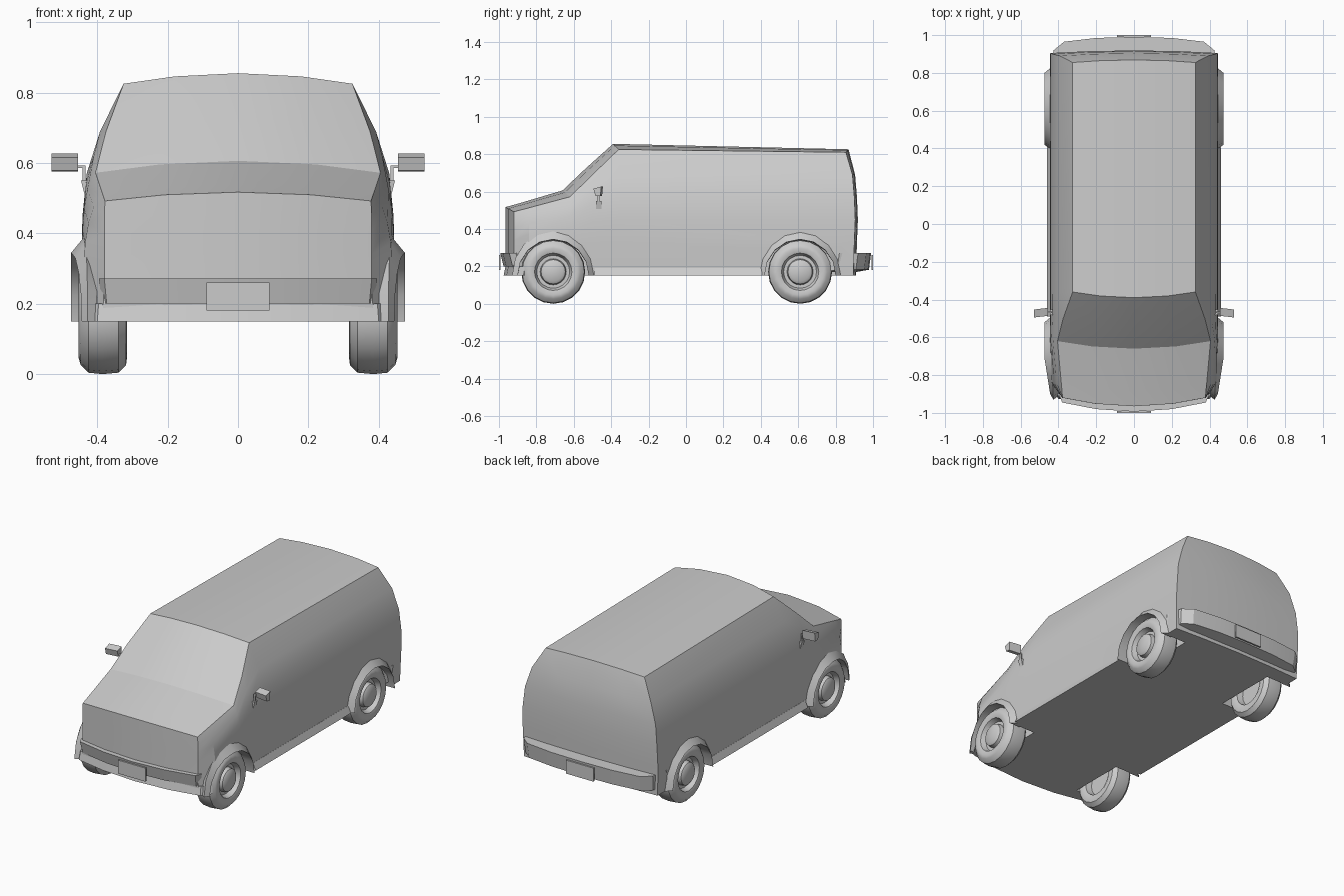
import bpy, bmesh, math
from mathutils import Vector

if "Cube" in bpy.data.objects:
    bpy.data.objects.remove(bpy.data.objects["Cube"])

grey = bpy.data.materials.new("plain grey")
grey.use_nodes = True
grey.diffuse_color = (0.6, 0.6, 0.6, 1)
grey.node_tree.nodes["Principled BSDF"].inputs["Base Color"].default_value = (0.6, 0.6, 0.6, 1)


def make(name, verts, faces, angle=30):
    """Mesh object with clean outward normals and sharp edges kept."""
    mesh = bpy.data.meshes.new(name)
    mesh.from_pydata(verts, [], faces)
    bm = bmesh.new()
    bm.from_mesh(mesh)
    bmesh.ops.delete(bm, geom=[v for v in bm.verts if not v.link_faces], context='VERTS')
    bmesh.ops.remove_doubles(bm, verts=bm.verts, dist=0.0002)
    bmesh.ops.recalc_face_normals(bm, faces=bm.faces)
    bm.to_mesh(mesh)
    bm.free()
    ob = bpy.data.objects.new(name, mesh)
    bpy.context.collection.objects.link(ob)
    mesh.materials.append(grey)
    smooth(ob, angle)
    return ob


def smooth(ob, angle):
    bpy.ops.object.select_all(action='DESELECT')
    ob.select_set(True)
    bpy.context.view_layer.objects.active = ob
    bpy.ops.object.shade_smooth_by_angle(angle=math.radians(angle))


def loft(name, rings, closed=True, caps=True, loop=False, angle=30):
    """Skin a list of equal-length rings of points."""
    n, m = len(rings[0]), len(rings)
    verts = [p for r in rings for p in r]
    faces = []
    for i in range(m if loop else m - 1):
        for j in range(n if closed else n - 1):
            a, b, k = i * n, (i + 1) % m * n, (j + 1) % n
            faces.append((a + j, a + k, b + k, b + j))
    if caps:
        faces += [tuple(range(n)), tuple(range((m - 1) * n, m * n))]
    return make(name, verts, faces, angle)


# Body stations: front to back; each has side points (x, y, z) from sill to roof edge
LEVELS = 6
COLS = (-1, -0.55, 0, 0.55, 1)


def station(xs, ys, zs, bow, rise):
    grid = []
    for k in range(LEVELS):
        for c in COLS:
            lift = rise * (1 - c * c) if k == LEVELS - 1 else 0
            grid.append((xs[k] * c, ys[k] + bow * (1 - c * c), zs[k] + lift))
    return grid


full = (0.44, 0.445, 0.442, 0.43, 0.392, 0.325)
stations = [
    station((0.385, 0.38, 0.38, 0.38, 0.38, 0.378), (-0.92,) * 6,
            (0.15, 0.27, 0.34, 0.4, 0.45, 0.492), -0.045, 0.025),
    station((0.435, 0.437, 0.435, 0.425, 0.41, 0.385), (-0.84,) * 6,
            (0.15, 0.3, 0.37, 0.43, 0.475, 0.513), -0.045, 0.026),
    station((0.44, 0.445, 0.442, 0.437, 0.428, 0.405), (-0.62,) * 6,
            (0.15, 0.33, 0.41, 0.47, 0.525, 0.572), -0.04, 0.034),
    station((0.44, 0.445, 0.442, 0.432, 0.41, 0.375), (-0.5,) * 6,
            (0.15, 0.33, 0.44, 0.54, 0.62, 0.69), -0.036, 0.034),
    station(full, (-0.36,) * 6, (0.15, 0.33, 0.45, 0.57, 0.69, 0.825), -0.03, 0.03),
    station(full, (0.895, 0.9, 0.905, 0.9, 0.89, 0.855),
            (0.15, 0.33, 0.45, 0.57, 0.69, 0.81), 0.014, 0.016),
]
NC, NS = len(COLS), LEVELS * len(COLS)
faces = []
for s in range(len(stations) - 1):
    a, b = s * NS, (s + 1) * NS
    rim = [i for i in range(NC)]
    rim += [k * NC + NC - 1 for k in range(1, LEVELS)]
    rim += [(LEVELS - 1) * NC + i for i in range(NC - 2, -1, -1)]
    rim += [k * NC for k in range(LEVELS - 2, 0, -1)]
    for p, q in zip(rim, rim[1:] + rim[:1]):
        faces.append((a + p, a + q, b + q, b + p))
for base in (0, (len(stations) - 1) * NS):
    for k in range(LEVELS - 1):
        for i in range(NC - 1):
            p = base + k * NC + i
            faces.append((p, p + 1, p + NC + 1, p + NC))
body = make("van_body", [p for s in stations for p in s], faces, 22)

# Wheel wells cut from the body
AXLES = {"front": -0.71, "rear": 0.61}
SIDES = {"left": 1, "right": -1}
for y in AXLES.values():
    for s in SIDES.values():
        ring = [(0, y + 0.195 * math.cos(t * math.pi / 8), 0.15 + 0.195 * math.sin(t * math.pi / 8))
                for t in range(16)]
        cutter = loft("well_cutter", [[(s * x, p[1], p[2]) for p in ring] for x in (0.3, 0.6)])
        mod = body.modifiers.new("well", 'BOOLEAN')
        mod.operation, mod.object, mod.solver = 'DIFFERENCE', cutter, 'EXACT'
        bpy.context.view_layer.objects.active = body
        bpy.ops.object.modifier_apply(modifier=mod.name)
        bpy.data.objects.remove(cutter)
smooth(body, 22)

# Wheel profile: (distance from centre plane, radius), outer hub to inner hub
WHEEL = [(0.45, 0), (0.45, 0.05), (0.44, 0.065), (0.415, 0.07), (0.415, 0.088), (0.445, 0.1),
         (0.453, 0.125), (0.447, 0.145), (0.425, 0.167), (0.385, 0.171), (0.34, 0.167),
         (0.318, 0.145), (0.315, 0.12), (0.325, 0.098), (0.36, 0.09), (0.36, 0)]
for end, y in AXLES.items():
    for side, s in SIDES.items():
        rings = []
        for t in range(20):
            a = t * math.tau / 20
            rings.append([(s * x, y + r * math.cos(a), 0.171 + r * math.sin(a)) for x, r in WHEEL])
        loft(f"{end}_{side}_wheel", rings, closed=False, caps=False, loop=True, angle=35)

        # Flared arch around the wheel, tucked in toward the nose at the front
        rings = []
        for t in range(9):
            c, h = math.cos(t * math.pi / 8), math.sin(t * math.pi / 8)
            tuck = 0.03 * max(0, -c) if end == "front" else 0
            rings.append([(s * x, y + ry * c, 0.15 + rz * h) for x, ry, rz in
                          ((0.4, 0.19, 0.19), (0.474 - tuck, 0.19, 0.195),
                           (0.437 - tuck / 3, 0.22, 0.24), (0.4, 0.2, 0.2))])
        loft(f"{end}_{side}_arch", rings, angle=25)

# Sills between the wheels
for side, s in SIDES.items():
    loft(f"{side}_sill", [[(s * x, y, z) for x, z in ((0.42, 0.15), (0.46, 0.15), (0.442, 0.19), (0.42, 0.19))]
                          for y in (-0.49, 0.405)])


def bumper(name, path, section, inward):
    """Sweep (offset, z) points along a mirrored plan path of (x, y)."""
    pts = [(-x, y) for x, y in path[:0:-1]] + path
    rings = [[(x * (1 - abs(d)), y + inward * d, z) for d, z in section] for x, y in pts]
    return loft(name, rings, angle=25)


# Bumpers and the lower front apron
bumper("front_bumper", [(0, -0.993), (0.2, -0.98), (0.38, -0.945), (0.395, -0.91)],
       [(0, 0.272), (0.018, 0.2), (0.06, 0.2), (0.06, 0.272)], 1)
bumper("front_apron", [(0, -0.975), (0.22, -0.96), (0.4, -0.925), (0.44, -0.87)],
       [(0.01, 0.2), (0, 0.15), (0.08, 0.15), (0.08, 0.2)], 1)
bumper("rear_bumper", [(0, 0.99), (0.2, 0.985), (0.37, 0.965), (0.425, 0.92), (0.447, 0.82)],
       [(0, 0.272), (0.012, 0.182), (0.08, 0.17), (0.08, 0.272)], -1)


def box(name, x, y, z, shear=0):
    """Box from ranges; shear slides the far x end along y."""
    return loft(name, [[(px, py + d, pz) for py, pz in
                        ((y[0], z[0]), (y[1], z[0]), (y[1], z[1]), (y[0], z[1]))]
                       for px, d in ((x[0], 0), (x[1], shear))])


# Number plates
box("front_plate", (-0.09, 0.09), (-1.0, -0.991), (0.18, 0.26))
box("rear_plate", (-0.09, 0.09), (0.991, 1.0), (0.18, 0.26))

# Door mirrors: head, bent arm and foot
for side, s in SIDES.items():
    loft(f"{side}_mirror_head",
         [[(s * x, y + d, z) for y, z in ((-0.482, 0.578), (-0.455, 0.575), (-0.45, 0.627), (-0.492, 0.615))]
          for x, d in ((0.455, 0.006), (0.53, -0.003))])
    box(f"{side}_mirror_arm", (s * 0.434, s * 0.46), (-0.472, -0.462), (0.585, 0.593))
    box(f"{side}_mirror_stem", (s * 0.434, s * 0.442), (-0.472, -0.462), (0.54, 0.593))
    loft(f"{side}_mirror_foot",
         [[(s * x, y, z) for x, y in ((0.415, -0.485), (w, -0.48), (w, -0.453), (0.415, -0.45))]
          for w, z in ((0.435, 0.505), (0.446, 0.55))])
